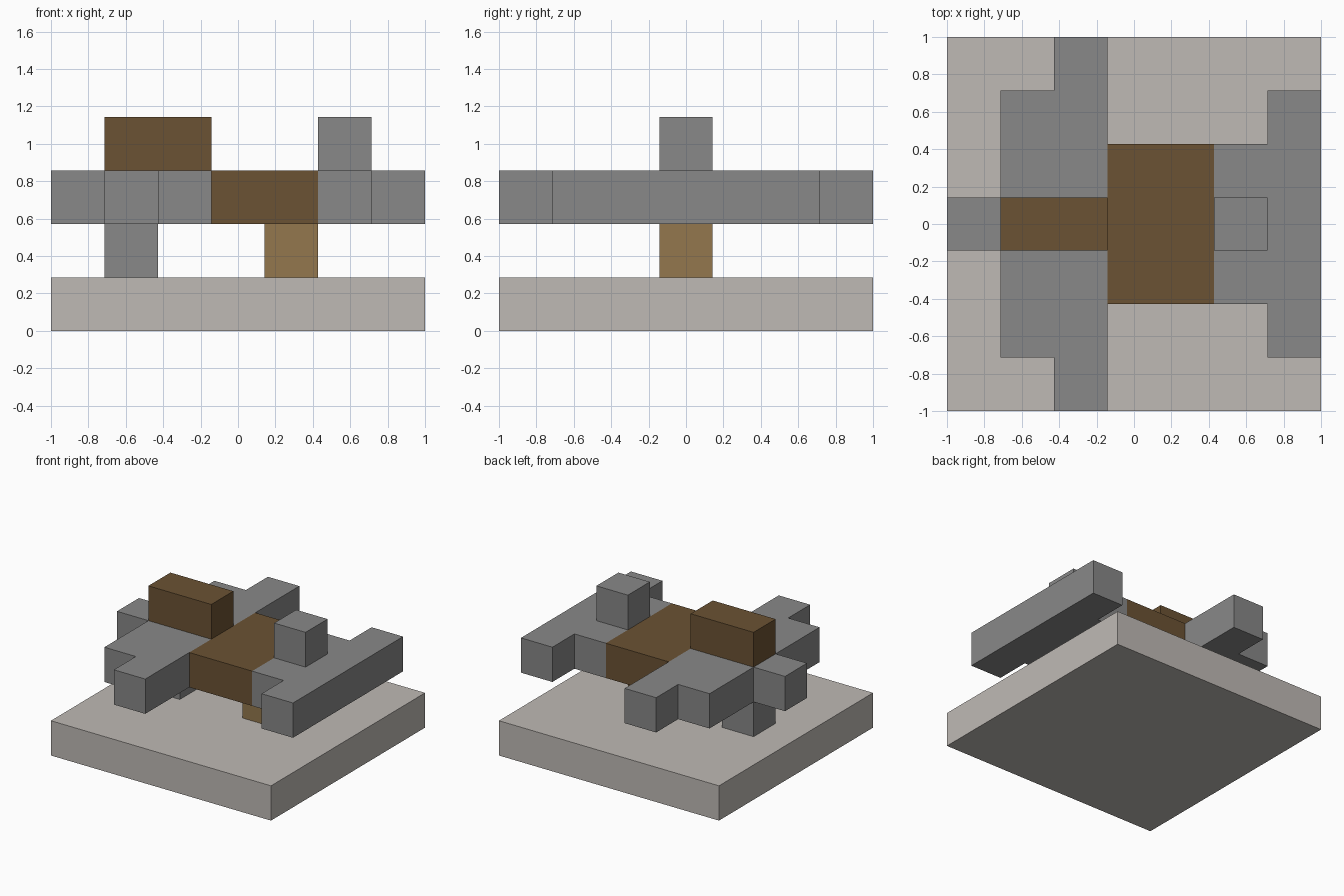
import bpy
import bmesh

U = 2 / 7  # size of one block

cube = bpy.data.objects.get("Cube")
if cube:
    bpy.data.objects.remove(cube, do_unlink=True)


def material(name, rgb):
    m = bpy.data.materials.new(name)
    m.use_nodes = True
    m.diffuse_color = (*rgb, 1)
    m.node_tree.nodes["Principled BSDF"].inputs["Base Color"].default_value = (*rgb, 1)
    return m


stone = material("pale stone", (0.52, 0.49, 0.46))
grey = material("mid grey", (0.246, 0.246, 0.246))
brown = material("dark brown", (0.147, 0.084, 0.033))
tan = material("light brown", (0.292, 0.184, 0.074))


def slab(name, half, level, mat):
    """Mirror a half outline across y = 0 and extrude it one block high (block units)."""
    outline = half + [(x, -y) for x, y in reversed(half)]
    bm = bmesh.new()
    face = bm.faces.new([bm.verts.new((x * U, y * U, level * U)) for x, y in outline])
    top = bmesh.ops.extrude_face_region(bm, geom=[face])["geom"]
    bmesh.ops.translate(bm, vec=(0, 0, U),
                        verts=[v for v in top if isinstance(v, bmesh.types.BMVert)])
    bmesh.ops.recalc_face_normals(bm, faces=bm.faces)
    mesh = bpy.data.meshes.new(name)
    bm.to_mesh(mesh)
    bm.free()
    mesh.materials.append(mat)
    obj = bpy.data.objects.new(name, mesh)
    bpy.context.collection.objects.link(obj)


def block(name, x0, x1, half_width, level, mat):
    slab(name, [(x0, half_width), (x1, half_width)], level, mat)


# Ground plate
block("base", -3.5, 3.5, 3.5, 0, stone)

# Supports under the body
block("grey_support", -2.5, -1.5, 0.5, 1, grey)
block("wooden_support", 0.5, 1.5, 0.5, 1, tan)

# Body layer: stepped wide section, brown middle, stepped end bar
slab("wide_section", [(-3.5, 0.5), (-2.5, 0.5), (-2.5, 2.5),
                      (-1.5, 2.5), (-1.5, 3.5), (-0.5, 3.5)], 2, grey)
block("middle_section", -0.5, 1.5, 1.5, 2, brown)
slab("end_section", [(1.5, 1.5), (2.5, 1.5), (2.5, 2.5), (3.5, 2.5)], 2, grey)

# Raised blocks on top
block("top_beam", -2.5, -0.5, 0.5, 3, brown)
block("top_block", 1.5, 2.5, 0.5, 3, grey)
